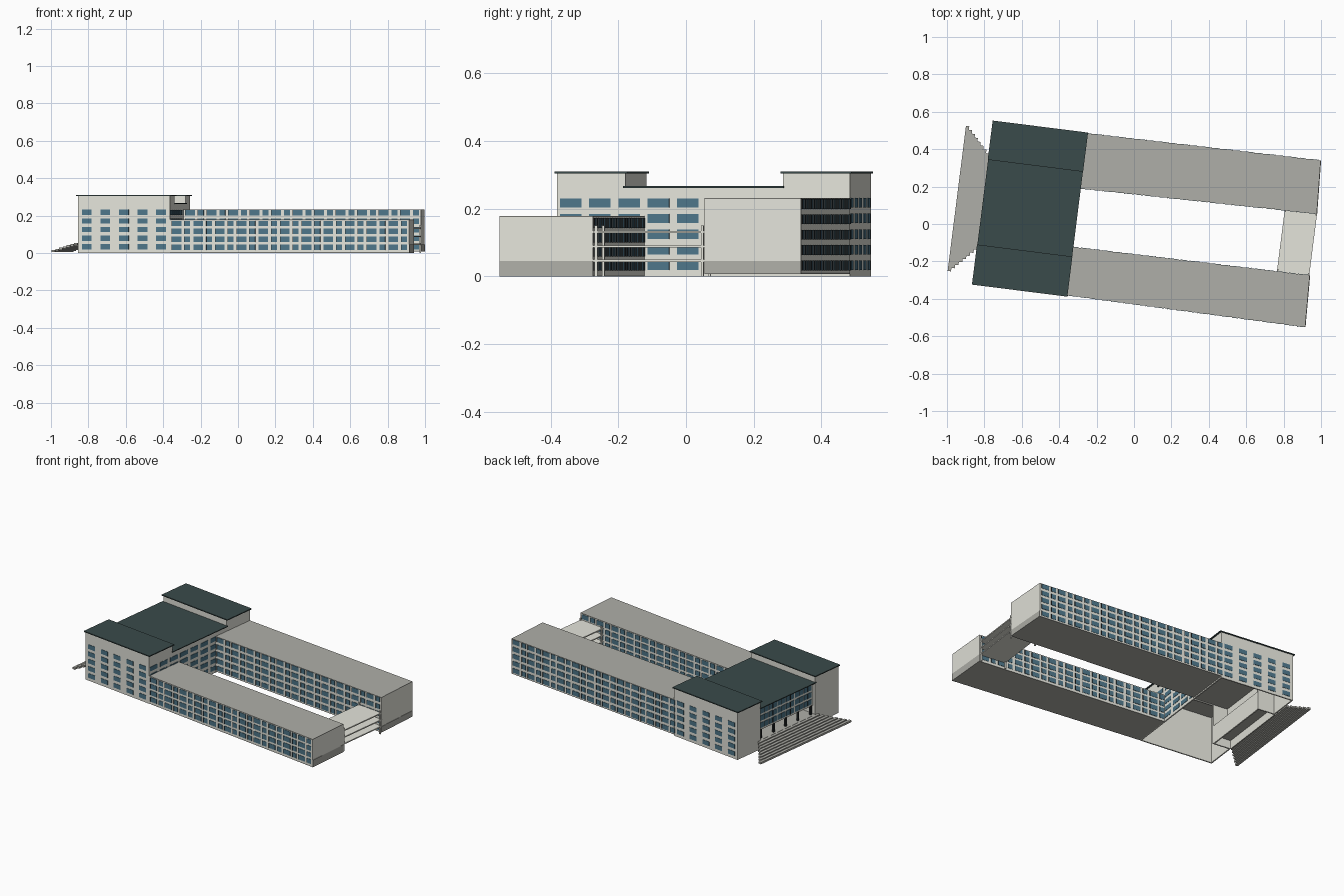
import bpy, bmesh, math
from mathutils import Vector

if "Cube" in bpy.data.objects:
    bpy.data.objects.remove(bpy.data.objects["Cube"])

ANG = math.radians(-7.2)          # whole building is turned on its site
CA, SA = math.cos(ANG), math.sin(ANG)


def mat(name, r, g, b):
    m = bpy.data.materials.new(name)
    m.diffuse_color = (r, g, b, 1)
    m.use_nodes = True
    m.node_tree.nodes["Principled BSDF"].inputs["Base Color"].default_value = m.diffuse_color
    return m


WALL = mat("pale_wall", .78, .78, .71)
GREY = mat("grey_concrete", .43, .43, .395)
ROOF = mat("dark_teal_roof", .042, .07, .07)
GLASS = mat("blue_glass", .075, .18, .25)
TRIM = mat("dark_trim", .02, .025, .027)


def box(u0, u1, v0, v1, z0, z1):
    return ([(u0, v0), (u1, v0), (u1, v1), (u0, v1)], z0, z1)


def build(name, material, prisms):
    """One object out of prisms, each a plan outline with bottom and top."""
    bm = bmesh.new()
    for pts, z0, z1 in prisms:
        rings = [[bm.verts.new((u * CA - v * SA, u * SA + v * CA, z)) for u, v in pts]
                 for z in (z0, z1)]
        n = len(pts)
        bm.faces.new(rings[0][::-1])
        bm.faces.new(rings[1])
        for i in range(n):
            j = (i + 1) % n
            bm.faces.new((rings[0][i], rings[0][j], rings[1][j], rings[1][i]))
    bmesh.ops.recalc_face_normals(bm, faces=bm.faces)
    me = bpy.data.meshes.new(name)
    bm.to_mesh(me)
    bm.free()
    me.materials.append(material)
    ob = bpy.data.objects.new(name, me)
    bpy.context.collection.objects.link(ob)


def plate(a, b, s0, s1, z0, z1, out):
    """Plate on the wall running a to b (outside is on the right hand)."""
    a, b = Vector(a), Vector(b)
    d = (b - a).normalized()
    n = Vector((d.y, -d.x))
    p, q = a + d * s0, a + d * s1
    return ([tuple(p - n * .002), tuple(q - n * .002),
             tuple(q + n * out), tuple(p + n * out)], z0, z1)


# ---- two long wings
def wing(name, sw, se, ne, nw, bottom, height, floors, z_first, pitch):
    plan = [sw, se, ne, nw]
    build(name + "_base", GREY, [(plan, bottom, bottom + .004)])
    build(name + "_body", WALL, [(plan, bottom + .004, height - .003)])
    build(name + "_roof", GREY, [(plan, height - .003, height)])
    length = (Vector(se) - Vector(sw)).length
    build(name + "_end_band", GREY, [plate(se, ne, 0, (Vector(ne) - Vector(se)).length,
                                           bottom, .046, .002)])
    glass, bars = [], []
    count = 11
    bay = (length - .006) / count
    for a, b in ((sw, se), (ne, nw)):
        for f in range(floors):
            z = z_first + f * pitch
            for i in range(count):
                # each bay holds one wide and one narrow window
                for start, width in ((.009, .051), (.077, .031)):
                    s = .003 + i * bay + start
                    glass.append(plate(a, b, s, s + width, z, z + .029, .002))
                    bars.append(plate(a, b, s - .001, s + .001, z, z + .029, .004))
    build(name + "_windows", GLASS, glass)
    build(name + "_window_bars", TRIM, bars)


wing("south_wing", (-.315, -.422), (.977, -.432), (.967, -.155), (-.315, -.163),
     0, .178, 4, .017, .042)
wing("north_wing", (-.315, .153), (.963, .177), (.948, .462), (-.315, .449),
     .008, .232, 5, .018, .0455)

# ---- open walkway decks joining the far ends of the wings
build("walkway_decks", WALL, [box(.79, .964, -.156, .18, z - .007, z) for z in (.05, .092, .135)])
build("walkway_posts", WALL, [box(u, u + .008, v, v + .008, 0, .15)
                              for u in (.79, .956) for v in (-.15, .166)])

# ---- main block: hollow shell of walls, open at the bottom
U0, U1, V0, V1 = -.81, -.314, -.424, .448
T = .008
TOWERS = ((V0, -.22), (.249, V1))
HT, HM = .304, .262
walls = [box(U0, U1, V0, V0 + T, 0, HT), box(U0, U1, V1 - T, V1, 0, HT),
         box(U1 - T, U1, V0, V1, 0, HM)]
for lo, hi in TOWERS:
    walls += [box(U0, U0 + T, lo, hi, 0, HT), box(U1 - T, U1, lo, hi, HM, HT)]
    inner = hi if lo < 0 else lo + T
    walls += [box(U0, U1, inner - T, inner, HM - .01, HT),
              box(U0, -.69, inner - T, inner, 0, HM)]
build("main_walls", WALL, walls)
build("tower_roofs", ROOF, [box(-.819, -.305, lo - .006, hi + .006, HT, HT + .006)
                            for lo, hi in TOWERS])
build("middle_roof", ROOF, [box(-.817, -.306, -.226, .252, HM, HM + .005)])
build("ceilings", GREY, [box(U0 + T, U1 - T, lo + T, hi - T, HT - .004, HT) for lo, hi in TOWERS]
      + [box(-.79, U1 - T, -.22, .249, HM - .004, HM)])

# ---- main block windows: five floors
glass = []
for f in range(5):
    z = .019 + f * .0462
    for i in range(5):
        s = .022 + i * .1
        glass.append(plate((U0, V0), (U1, V0), s, s + .053, z, z + .028, .002))
        glass.append(plate((U1, V1), (U0, V1), s, s + .053, z, z + .028, .002))
    for i in range(10):
        c = -.383 + i * .0872 - V0
        glass.append(plate((U1, V0), (U1, V1), c - .032, c + .032, z, z + .027, .002))
build("main_windows", GLASS, glass)

# ---- west entrance: upper storeys over a recessed porch
build("entrance_upper_wall", WALL, [box(-.795, -.787, -.22, .249, .118, HM),
                                    box(-.795, -.70, -.22, .249, .114, .12)])
build("porch_back_wall", WALL, [box(-.70, -.692, -.22, .249, 0, .118)])
build("porch_floor", GREY, [box(-.815, -.70, -.22, .249, .054, .062)])
build("porch_riser", WALL, [box(-.815, -.809, -.22, .249, 0, .054)])
A, B = (-.795, .249), (-.795, -.22)
glass, bars = [], []
for f in range(3):
    z = .126 + f * .0455
    for i in range(6):
        s = .012 + i * .0755
        glass.append(plate(A, B, s, s + .067, z, z + .033, .002))
        bars.append(plate(A, B, s + .032, s + .035, z, z + .033, .004))
for i in range(5):
    s = .03 + i * .085
    glass.append(plate((-.70, .249), (-.70, -.22), s, s + .07, .066, .108, .002))
build("entrance_windows", GLASS, glass)
build("entrance_window_bars", TRIM, bars)
build("porch_columns", TRIM, [box(-.80, -.788, v - .006, v + .006, .06, .118)
                              for v in (-.2, -.09, .015, .12, .23)])

# ---- flared steps, each a separate thin tread
N = 8
steps = []
for i in range(N):
    u = -.957 + i * .0178
    half = .391 - i * .0188
    z = .016 + i * .0064
    steps.append(box(u, u + .018, .017 - half, .017 + half, z - .012, z))
build("flared_steps", GREY, steps)
